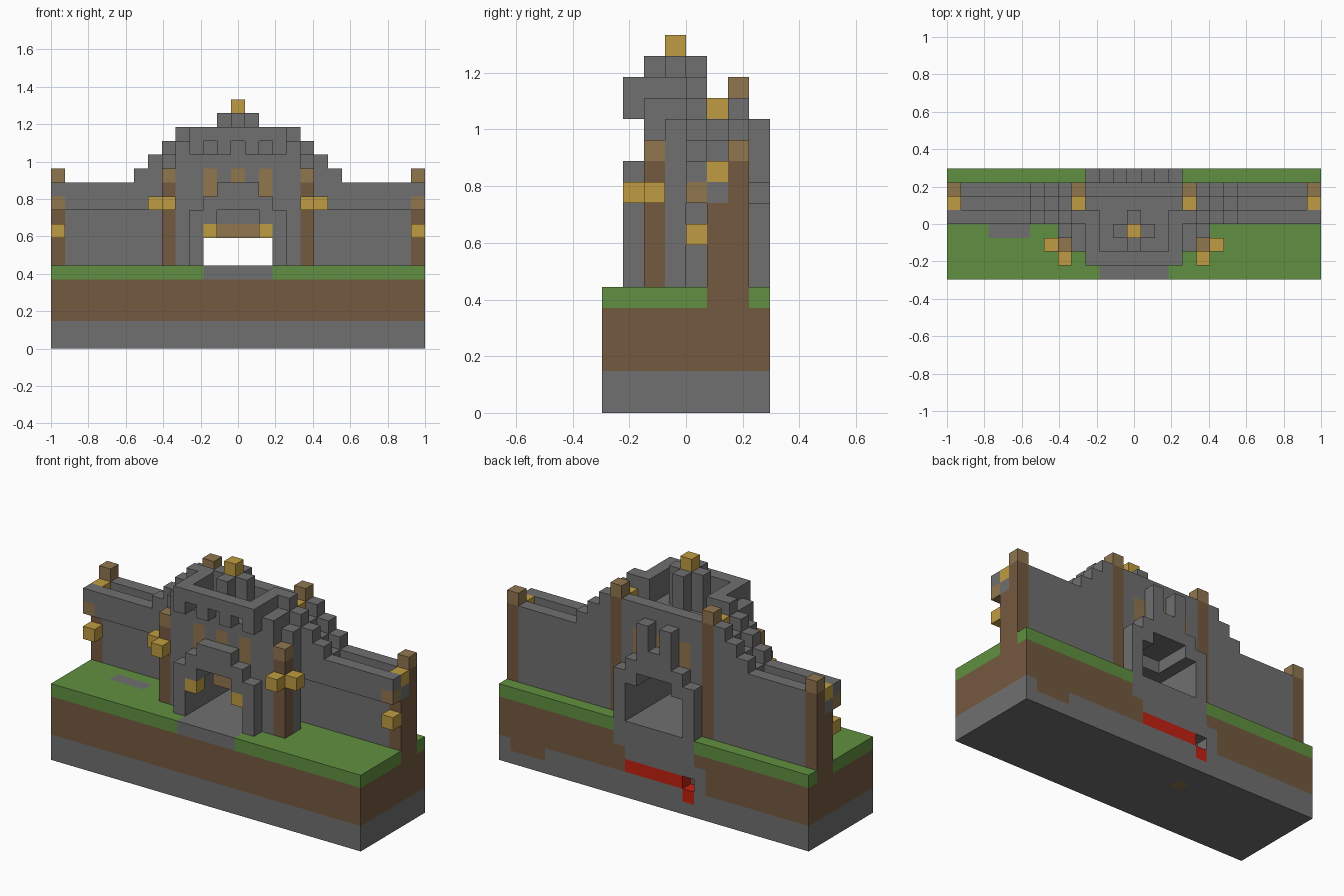
import bpy, bmesh
from mathutils import Vector

old = bpy.data.objects.get("Cube")
if old:
    bpy.data.objects.remove(old, do_unlink=True)

U = 2 / 27  # block size

COLOURS = {
    "stone_grey": (0.16, 0.16, 0.16),
    "earth_brown": (0.175, 0.10, 0.05),
    "grass_green": (0.118, 0.28, 0.052),
    "light_wood": (0.28, 0.182, 0.078),
    "lantern_gold": (0.53, 0.335, 0.055),
    "signal_red": (0.54, 0.015, 0.005),
}
STONE, EARTH, GRASS, WOOD, GOLD, RED = COLOURS
mats = {}
for name, rgb in COLOURS.items():
    m = bpy.data.materials.new(name)
    m.use_nodes = True
    m.diffuse_color = (*rgb, 1)
    bsdf = next(n for n in m.node_tree.nodes if n.type == 'BSDF_PRINCIPLED')
    bsdf.inputs["Base Color"].default_value = (*rgb, 1)
    bsdf.inputs["Roughness"].default_value = 0.9
    mats[name] = m

blocks = {}  # (x, y, z) -> (part, colour)


def span(v):
    lo, hi = (v, v) if isinstance(v, int) else v
    return range(lo, hi + 1)


def fill(part, colour, xs, ys, zs, mirror=False):
    """Fill an inclusive block range; colour None carves it out."""
    for x in span(xs):
        for y in span(ys):
            for z in span(zs):
                for sx in ((x, -x) if mirror else (x,)):
                    if colour:
                        blocks[sx, y, z] = (part, colour)
                    else:
                        blocks.pop((sx, y, z), None)


def carve(xs, ys, zs):
    fill(None, None, xs, ys, zs)


# ground layers
ALL_X, ALL_Y = (-13, 13), (0, 7)
fill("bedrock", STONE, ALL_X, ALL_Y, (0, 1))
fill("earth", EARTH, ALL_X, ALL_Y, (2, 4))
fill("lawn", GRASS, ALL_X, ALL_Y, 5)
fill("earth", EARTH, (10, 12), 7, 1)
fill("bedrock", WOOD, -3, 5, 0)
fill("path", STONE, (-2, 2), ALL_Y, 5)
fill("lawn", STONE, (-10, -8), 3, 5)

# foundation under the rear gate, with the red signal line
fill("foundation", STONE, (-3, 3), 7, (4, 5))
fill("foundation", STONE, (-4, 2), 7, (2, 3))
fill("signal_line", RED, (-2, 2), 7, 2)
fill("signal_line", RED, -3, 7, 1)
carve(-3, 7, 2)

# side walls: overhanging front parapet, walkway, rear parapet
fill("wall", STONE, (8, 13), 4, (10, 11), True)
fill("wall", STONE, (8, 13), 5, (6, 10), True)
fill("wall", STONE, (8, 13), 6, (6, 11), True)
for k in range(3):
    fill("wall_steps", STONE, 7 - k, 4, (10, 12 + k), True)
    fill("wall_steps", STONE, 7 - k, 5, (6, 11 + k), True)
    fill("wall_steps", STONE, 7 - k, 6, (6, 12 + k), True)

# gate tower body
fill("tower", STONE, (-4, 4), (2, 3), (6, 14))
fill("tower", STONE, 5, 3, (6, 13), True)
fill("tower", STONE, 4, 4, (6, 15), True)
fill("tower", STONE, (-3, 3), (4, 5), (6, 13))
fill("tower", STONE, 4, 5, (6, 13), True)
fill("tower", STONE, (-4, 4), 6, (6, 14))
carve((-2, 2), (2, 4), 14)

# tower parapet with hanging teeth
fill("parapet", STONE, (-3, 3), 1, 15)
fill("parapet", STONE, 3, (2, 4), (14, 15), True)
for x in (1, 3):
    fill("parapet", STONE, x, 1, 14, True)

# roof cross and beacon
fill("roof_cross", STONE, 0, (2, 4), (14, 16))
fill("roof_cross", STONE, 1, 3, (14, 16), True)
fill("beacon", GOLD, 0, 3, 17)

# window panels, front and back
for y in (2, 6):
    fill("window_panels", WOOD, 2, y, (11, 12), True)
    fill("window_panels", WOOD, 0, y, (11, 12))

# stepped arches at both ends of the passage
for part, y in (("front_arch", 1), ("rear_arch", 7)):
    fill(part, STONE, 3, y, (6, 9), True)
    fill(part, STONE, 2, y, (9, 10), True)
    fill(part, STONE, (-1, 1), y, (10, 11))
fill("rear_posts", STONE, 1, 7, (12, 13), True)

# passage with beams and lanterns
carve((-2, 2), (2, 6), (6, 8))
carve((-1, 1), (2, 6), 9)
fill("passage_beam", STONE, (-1, 1), (3, 4), 9)
fill("passage_lintel", WOOD, (-1, 1), 3, 8)
fill("gate_lanterns", GOLD, 2, 1, 8, True)

# front pillars and lanterns
fill("front_pillars", EARTH, 5, 2, (6, 11), True)
fill("front_pillars", WOOD, 5, 2, 12, True)
fill("pillar_lanterns", GOLD, 6, 2, 10, True)
fill("pillar_lanterns", GOLD, 5, 1, 10, True)

# rear pillars and lanterns
fill("rear_pillars", EARTH, 4, 6, (6, 14), True)
fill("rear_pillars", WOOD, 4, 6, 15, True)
fill("walkway_lanterns", GOLD, 4, 5, 14, True)

# end pillars, brackets and lanterns
fill("end_pillars", EARTH, 13, 5, (5, 9), True)
fill("end_pillars", EARTH, 13, 6, (5, 11), True)
fill("end_pillars", WOOD, 13, 6, 12, True)
fill("end_brackets", WOOD, 13, 4, 10, True)
fill("end_lanterns", GOLD, 13, 4, 8, True)
fill("walkway_lanterns", GOLD, 13, 5, 11, True)


def build(part):
    """Mesh the exposed sides of one part's blocks."""
    bm = bmesh.new()
    verts, used = {}, []
    for cell, (owner, colour) in blocks.items():
        if owner != part:
            continue
        for axis in range(3):
            for side in (0, 1):
                near = list(cell)
                near[axis] += 2 * side - 1
                if tuple(near) in blocks:
                    continue
                a, b = (axis + 1) % 3, (axis + 2) % 3
                loop = []
                for da, db in ((0, 0), (1, 0), (1, 1), (0, 1)):
                    c = list(cell)
                    c[axis] += side
                    c[a] += da
                    c[b] += db
                    key = tuple(c)
                    if key not in verts:
                        verts[key] = bm.verts.new(
                            Vector((c[0] - 0.5, c[1] - 4, c[2])) * U)
                    loop.append(verts[key])
                face = bm.faces.new(loop if side else loop[::-1])
                if colour not in used:
                    used.append(colour)
                face.material_index = used.index(colour)
    bmesh.ops.dissolve_limit(bm, angle_limit=0.01, verts=bm.verts[:],
                             edges=bm.edges[:], delimit={'MATERIAL'})
    mesh = bpy.data.meshes.new(part)
    bm.to_mesh(mesh)
    bm.free()
    for colour in used:
        mesh.materials.append(mats[colour])
    bpy.context.collection.objects.link(bpy.data.objects.new(part, mesh))


for part in sorted({owner for owner, _ in blocks.values()}):
    build(part)
